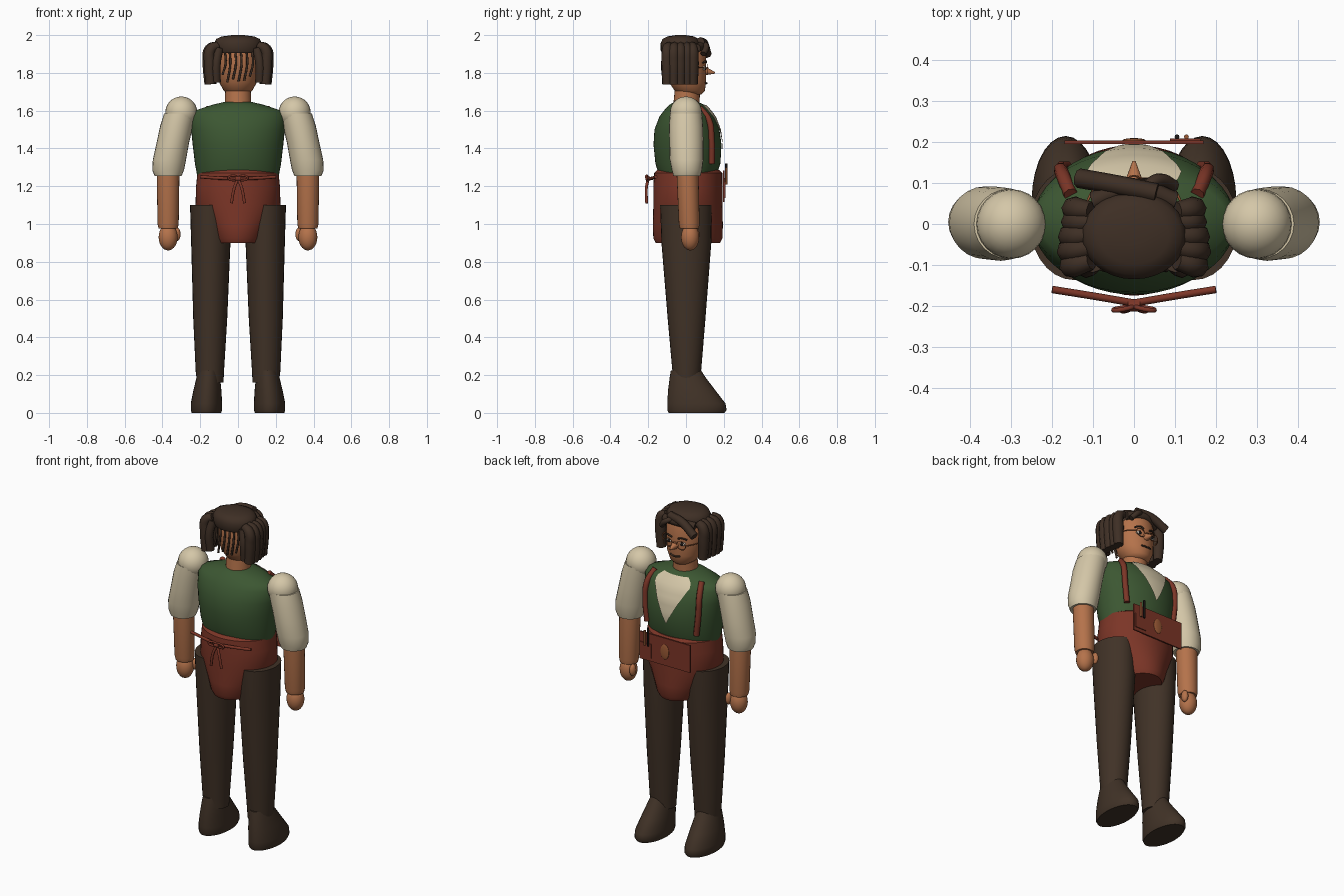
import bpy, bmesh, math
from mathutils import Vector

if "Cube" in bpy.data.objects:
    bpy.data.objects.remove(bpy.data.objects["Cube"])


def material(name, r, g, b):
    m = bpy.data.materials.new(name)
    m.diffuse_color = (r, g, b, 1)
    m.use_nodes = True
    m.node_tree.nodes["Principled BSDF"].inputs["Base Color"].default_value = m.diffuse_color
    return m


HAIR = material("dark_brown_hair", .048, .028, .018)
CLOTH = material("brown_cloth", .052, .032, .020)
GREEN = material("green_vest", .045, .095, .032)
CREAM = material("cream_linen", .66, .57, .39)
RED = material("red_leather", .20, .036, .020)
SKIN = material("skin", .46, .17, .07)
COPPER = material("copper", .32, .10, .035)
BLACK = material("near_black", .012, .009, .008)
WHITE = material("eye_white", .75, .70, .62)


def finish(ob, mat, angle=40):
    ob.data.materials.append(mat)
    bpy.ops.object.select_all(action='DESELECT')
    ob.select_set(True)
    bpy.context.view_layer.objects.active = ob
    bpy.ops.object.shade_smooth_by_angle(angle=math.radians(angle))
    return ob


def from_bmesh(name, bm, mat, angle=40):
    bmesh.ops.recalc_face_normals(bm, faces=bm.faces)
    me = bpy.data.meshes.new(name)
    bm.to_mesh(me)
    bm.free()
    ob = bpy.data.objects.new(name, me)
    bpy.context.collection.objects.link(ob)
    return finish(ob, mat, angle)


def loft(name, rings, mat, n=32, angle=40):
    """Stack of ellipses (z, rx, ry, cx, cy), capped at both ends."""
    bm = bmesh.new()
    loops = []
    for z, rx, ry, cx, cy in rings:
        loops.append([bm.verts.new((cx + rx * math.cos(i * math.tau / n),
                                    cy + ry * math.sin(i * math.tau / n), z)) for i in range(n)])
    for a, b in zip(loops, loops[1:]):
        for i in range(n):
            j = (i + 1) % n
            bm.faces.new((a[i], a[j], b[j], b[i]))
    bm.faces.new(loops[0])
    bm.faces.new(loops[-1])
    return from_bmesh(name, bm, mat, angle)


def ball(name, loc, size, mat):
    bpy.ops.mesh.primitive_uv_sphere_add(segments=24, ring_count=14, location=loc)
    ob = bpy.context.object
    ob.name = name
    ob.scale = size
    return finish(ob, mat)


def box(name, loc, size, mat):
    bpy.ops.mesh.primitive_cube_add(size=1, location=loc)
    ob = bpy.context.object
    ob.name = name
    ob.scale = size
    return finish(ob, mat)


def tube(name, points, radius, mat, closed=False, taper=None):
    """Smooth round tube through the points, turned into a mesh."""
    cu = bpy.data.curves.new(name, 'CURVE')
    cu.dimensions = '3D'
    cu.bevel_depth = radius
    cu.bevel_resolution = 2
    cu.resolution_u = 5
    cu.use_fill_caps = True
    sp = cu.splines.new('BEZIER')
    sp.bezier_points.add(len(points) - 1)
    sp.use_cyclic_u = closed
    for i, (bp, p) in enumerate(zip(sp.bezier_points, points)):
        bp.co = p
        bp.handle_left_type = bp.handle_right_type = 'AUTO'
        bp.radius = taper[i] if taper else 1
    ob = bpy.data.objects.new(name, cu)
    bpy.context.collection.objects.link(ob)
    bpy.ops.object.select_all(action='DESELECT')
    ob.select_set(True)
    bpy.context.view_layer.objects.active = ob
    bpy.ops.object.convert(target='MESH')
    return finish(bpy.context.object, mat, 50)


# Vest torso
TORSO = [(1.20, .205, .13, 0, .01), (1.25, .215, .15, 0, .01), (1.32, .228, .172, 0, .01),
         (1.42, .24, .18, 0, .008), (1.50, .248, .172, 0, .005), (1.57, .25, .145, 0, .005),
         (1.60, .23, .122, 0, .005), (1.63, .14, .095, 0, .005), (1.647, .07, .06, 0, 0)]
loft("vest", TORSO, GREEN, 48)


def chest_y(x, z):
    """Front surface of the vest at x, z."""
    for a, b in zip(TORSO, TORSO[1:]):
        if a[0] <= z <= b[0]:
            t = (z - a[0]) / (b[0] - a[0])
            rx, ry, cy = (a[k] + t * (b[k] - a[k]) for k in (1, 2, 4))
            return cy + ry * math.sqrt(max(0, 1 - (x / rx) ** 2))
    return 0


# Shirt front: V panel lying on the vest
bm = bmesh.new()
rows = []
for r in range(13):
    z = 1.37 + .26 * r / 12
    w = .003 + .115 * min(1, (z - 1.37) / .22)
    if z > 1.6:
        w -= (z - 1.6) * 1.2
    rows.append([bm.verts.new((w * k / 6, chest_y(w * k / 6, z) + .008, z)) for k in range(-6, 7)])
for a, b in zip(rows, rows[1:]):
    for k in range(12):
        bm.faces.new((a[k], a[k + 1], b[k + 1], b[k]))
from_bmesh("shirt_front", bm, CREAM)

# Apron wrapped round the hips
loft("apron", [(.90, .125, .17, 0, .01), (.925, .14, .183, 0, .01), (.99, .165, .185, 0, .01),
               (1.10, .225, .183, 0, .01), (1.20, .222, .183, 0, .01), (1.27, .215, .180, 0, .012),
               (1.285, .19, .165, 0, .012)], RED, 48)
box("pocket_panel", (0, .2, 1.2), (.34, .008, .165), RED)
box("side_pocket", (.125, .206, 1.18), (.075, .006, .085), RED)
ball("leather_tab", (0, .204, 1.2), (.028, .006, .045), COPPER)
tube("tool_handle", [(.105, .213, 1.21), (.105, .213, 1.32)], .006, BLACK)
tube("tool_rod", [(.128, .213, 1.21), (.128, .213, 1.30)], .006, COPPER)

# Apron ties and bow on the back
tube("bow_knot", [(-.015, -.2, 1.24), (.015, -.2, 1.24)], .014, RED)
for s in (-1, 1):
    tube("waist_tie", [(s * .2, -.16, 1.25), (s * .1, -.176, 1.243), (0, -.193, 1.24)], .009, RED)
    tube("bow_loop", [(0, -.2, 1.24), (s * .035, -.21, 1.256), (s * .05, -.21, 1.243),
                      (s * .03, -.205, 1.232)], .006, RED, closed=True)
    tube("bow_tail", [(0, -.2, 1.24), (s * .02, -.21, 1.19), (s * .035, -.208, 1.11)], .008, RED)
    # Shoulder straps
    tube("apron_strap", [(s * x, chest_y(x, z) + .008, z) for x, z in
                         ((.155, 1.615), (.175, 1.55), (.178, 1.45), (.165, 1.32))], .017, RED)

    # Sleeves, forearms and hands
    ball("shoulder", (s * .30, 0, 1.59), (.085, .085, .085), CREAM)
    loft("sleeve", [(1.255, .072, .072, s * .37, .005), (1.285, .084, .08, s * .37, .005),
                    (1.34, .088, .089, s * .363, .003), (1.43, .086, .09, s * .345, .002),
                    (1.52, .087, .09, s * .325, 0), (1.585, .085, .085, s * .306, 0)], CREAM, 24)
    loft("forearm", [(.975, .05, .05, s * .37, .018), (1.0, .056, .055, s * .37, .017),
                     (1.27, .06, .058, s * .37, .008)], SKIN, 24)
    ball("hand", (s * .37, .022, .93), (.05, .048, .07), SKIN)
    ball("thumb", (s * .322, .05, .945), (.018, .022, .035), SKIN)

    # Trouser legs
    loft("trouser_leg", [(.16, .07, .07, s * .147, .004), (.22, .075, .076, s * .149, .004),
                         (.5, .09, .1, s * .147, .003), (.9, .104, .132, s * .144, .002),
                         (1.1, .108, .137, s * .146, 0)], CLOTH, 28)
    # Shoes: long toe, low ankle
    loft("shoe", [(0, .078, .148, s * .167, .056), (.015, .083, .157, s * .167, .058),
                  (.05, .083, .154, s * .167, .055), (.12, .074, .125, s * .162, .030),
                  (.19, .062, .094, s * .157, .008), (.225, .054, .08, s * .155, 0)], CLOTH, 28, 50)

# Neck and head
loft("neck", [(1.60, .072, .07, 0, 0), (1.75, .066, .066, 0, .01)], SKIN, 24)
loft("head", [(1.685, .05, .055, 0, .025), (1.705, .075, .08, 0, .02), (1.75, .1, .098, 0, .008),
              (1.82, .108, .106, 0, 0), (1.9, .108, .106, 0, 0), (1.95, .09, .09, 0, 0)], SKIN, 32, 60)
bpy.ops.mesh.primitive_cone_add(vertices=12, radius1=.024, radius2=.004, depth=.055,
                                location=(0, .126, 1.805), rotation=(-math.radians(100), 0, 0))
bpy.context.object.name = "nose"
finish(bpy.context.object, SKIN)
tube("mouth", [(-.032, .102, 1.748), (0, .110, 1.744), (.032, .102, 1.748)], .005, HAIR)
for s in (-1, 1):
    ball("ear", (s * .108, 0, 1.81), (.015, .02, .03), SKIN)
    ball("eye", (s * .043, .094, 1.825), (.02, .01, .011), WHITE)
    ball("iris", (s * .043, .103, 1.825), (.009, .005, .01), BLACK)
    tube("eyebrow", [(s * .02, .107, 1.855), (s * .045, .105, 1.862), (s * .07, .09, 1.853)], .005, HAIR)
    tube("spectacle_rim", [(s * .045 + .03 * math.cos(a * math.tau / 10), .112,
                            1.82 + .024 * math.sin(a * math.tau / 10)) for a in range(10)],
         .002, COPPER, closed=True)
    tube("spectacle_arm", [(s * .075, .112, 1.825), (s * .112, .06, 1.83), (s * .118, 0, 1.83)],
         .003, COPPER)
tube("spectacle_bridge", [(-.015, .112, 1.825), (0, .118, 1.83), (.015, .112, 1.825)], .002, COPPER)

# Hair cap
loft("hair_cap", [(1.905, .118, .1, 0, -.028), (1.92, .127, .106, 0, -.028), (1.955, .128, .107, 0, -.028),
                  (1.98, .115, .096, 0, -.028), (1.993, .085, .07, 0, -.028), (2.0, .03, .025, 0, -.028)],
     HAIR, 32, 60)
# Thick side locks
for s in (-1, 1):
    for i, y in enumerate((-.1, -.065, -.03, .005, .036)):
        x = .15 + .006 * math.sin(i * 1.3)
        tube("side_lock", [(s * .105, y * .9, 1.945), (s * (x - .006), y, 1.925), (s * x, y, 1.85),
                           (s * (x - .005), y, 1.74)], .032, HAIR, taper=[.7, .9, 1, .85])
    tube("inner_lock", [(s * .1, -.095, 1.93), (s * .115, -.108, 1.85), (s * .115, -.1, 1.75)], .024, HAIR)
# Thin nape strands
for x, low in ((-.07, 1.79), (-.045, 1.75), (-.015, 1.765), (.015, 1.755), (.045, 1.76), (.075, 1.78)):
    tube("nape_strand", [(x, -.1, 1.92), (x + .004, -.112, 1.85), (x - .012, -.108, low)], .006, HAIR)
# Swept fringe
tube("fringe", [(.055, .075, 1.965), (-.04, .095, 1.955), (-.135, .112, 1.90)], .024, HAIR)
tube("fringe_lock", [(.03, .09, 1.955), (.06, .108, 1.94), (.098, .092, 1.90)], .016, HAIR)
tube("fringe_fill", [(-.1, .055, 1.93), (0, .088, 1.945), (.1, .055, 1.93)], .024, HAIR)
